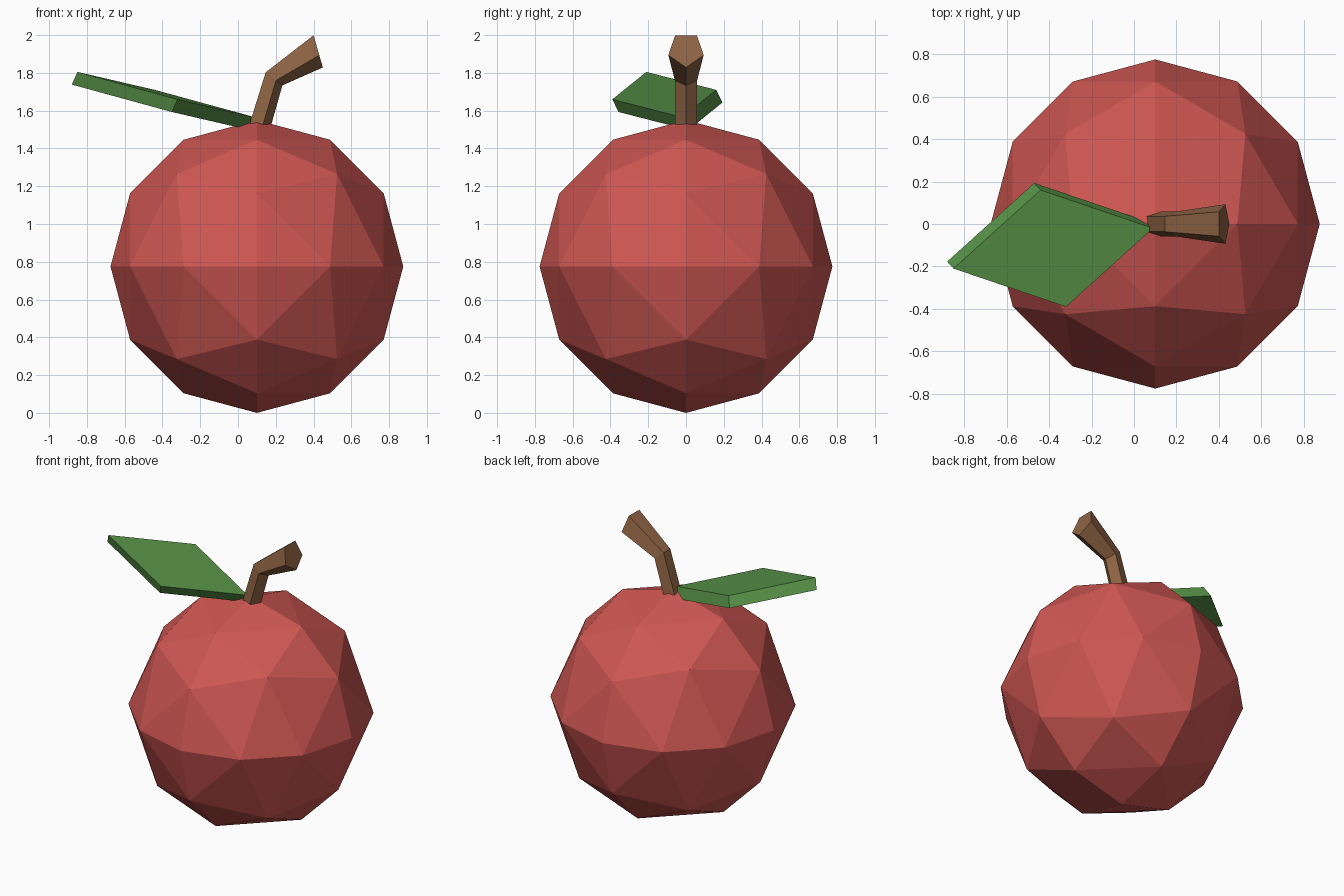
import bpy
import bmesh
from math import radians, sin, cos, pi
from mathutils import Vector

cube = bpy.data.objects.get("Cube")
if cube:
    bpy.data.objects.remove(cube, do_unlink=True)


def material(name, rgb):
    mat = bpy.data.materials.new(name)
    mat.use_nodes = True
    mat.diffuse_color = (*rgb, 1)
    shader = next(n for n in mat.node_tree.nodes if n.type == "BSDF_PRINCIPLED")
    shader.inputs["Base Color"].default_value = (*rgb, 1)
    shader.inputs["Roughness"].default_value = 0.8
    return mat


def add_object(name, bm, mat, location=(0, 0, 0)):
    bmesh.ops.recalc_face_normals(bm, faces=bm.faces)
    mesh = bpy.data.meshes.new(name)
    bm.to_mesh(mesh)
    bm.free()
    mesh.materials.append(mat)
    obj = bpy.data.objects.new(name, mesh)
    obj.location = location
    bpy.context.collection.objects.link(obj)
    return obj


red = material("apple red", (0.62, 0.095, 0.085))
brown = material("stem brown", (0.27, 0.125, 0.056))
green = material("leaf green", (0.093, 0.28, 0.062))

# Fruit: one octant of a faceted sphere, mirrored on all three axes
RADIUS, ROWS = 0.775, 3
bm = bmesh.new()
grid = []
for i in range(ROWS + 1):
    polar = radians(90 * i / ROWS)
    start = Vector((sin(polar), 0, cos(polar)))
    end = Vector((0, sin(polar), cos(polar)))
    points = [start.slerp(end, j / i) for j in range(i + 1)] if i else [start]
    grid.append([bm.verts.new(p * RADIUS) for p in points])
for i in range(ROWS):
    upper, lower = grid[i], grid[i + 1]
    for j in range(i + 1):
        bm.faces.new((upper[j], lower[j], lower[j + 1]))
        if j < i:
            bm.faces.new((upper[j], lower[j + 1], upper[j + 1]))
bmesh.ops.recalc_face_normals(bm, faces=bm.faces)
if bm.faces[0].normal.dot(bm.faces[0].calc_center_median()) < 0:
    bmesh.ops.reverse_faces(bm, faces=bm.faces)
mesh = bpy.data.meshes.new("fruit")
bm.to_mesh(mesh)
bm.free()
mesh.materials.append(red)
fruit = bpy.data.objects.new("fruit", mesh)
fruit.location = (0.1, 0, RADIUS)
bpy.context.collection.objects.link(fruit)
mirror = fruit.modifiers.new("Mirror", "MIRROR")
mirror.use_axis = (True, True, True)
mirror.merge_threshold = 0.001

# Stem: pentagon rings (x, z, radius, tilt in degrees) joined into a bent tube
bm = bmesh.new()
rings = []
for x, z, radius, tilt in ((0.09, 1.44, 0.062, 8), (0.115, 1.535, 0.062, 8),
                           (0.186, 1.772, 0.062, 38), (0.422, 1.923, 0.098, 74)):
    across = Vector((cos(radians(tilt)), 0, -sin(radians(tilt))))
    side = Vector((0, 1, 0))
    ring = []
    for k in range(5):
        a = 2 * pi * k / 5
        offset = across * cos(a) + side * sin(a)
        ring.append(bm.verts.new(Vector((x, 0, z)) + offset * radius))
    rings.append(ring)
for low, high in zip(rings, rings[1:]):
    for k in range(5):
        n = (k + 1) % 5
        bm.faces.new((low[k], low[n], high[n], high[k]))
bm.faces.new(rings[0])
bm.faces.new(rings[-1])
add_object("stem", bm, brown)

# Leaf: thick tilted rhombus growing from the foot of the stem
base = Vector((0.09, -0.02, 1.565))
front_edge = Vector((-0.41, -0.37, 0.095))
back_edge = Vector((-0.53, 0.18, 0.145))
thickness = Vector((-0.03, 0.033, -0.067))
bm = bmesh.new()
corners = (base, base + front_edge, base + front_edge + back_edge, base + back_edge)
top = bm.faces.new([bm.verts.new(c) for c in corners])
extruded = bmesh.ops.extrude_face_region(bm, geom=[top], use_keep_orig=True)
moved = [v for v in extruded["geom"] if isinstance(v, bmesh.types.BMVert)]
bmesh.ops.translate(bm, verts=moved, vec=thickness)
add_object("leaf", bm, green)
